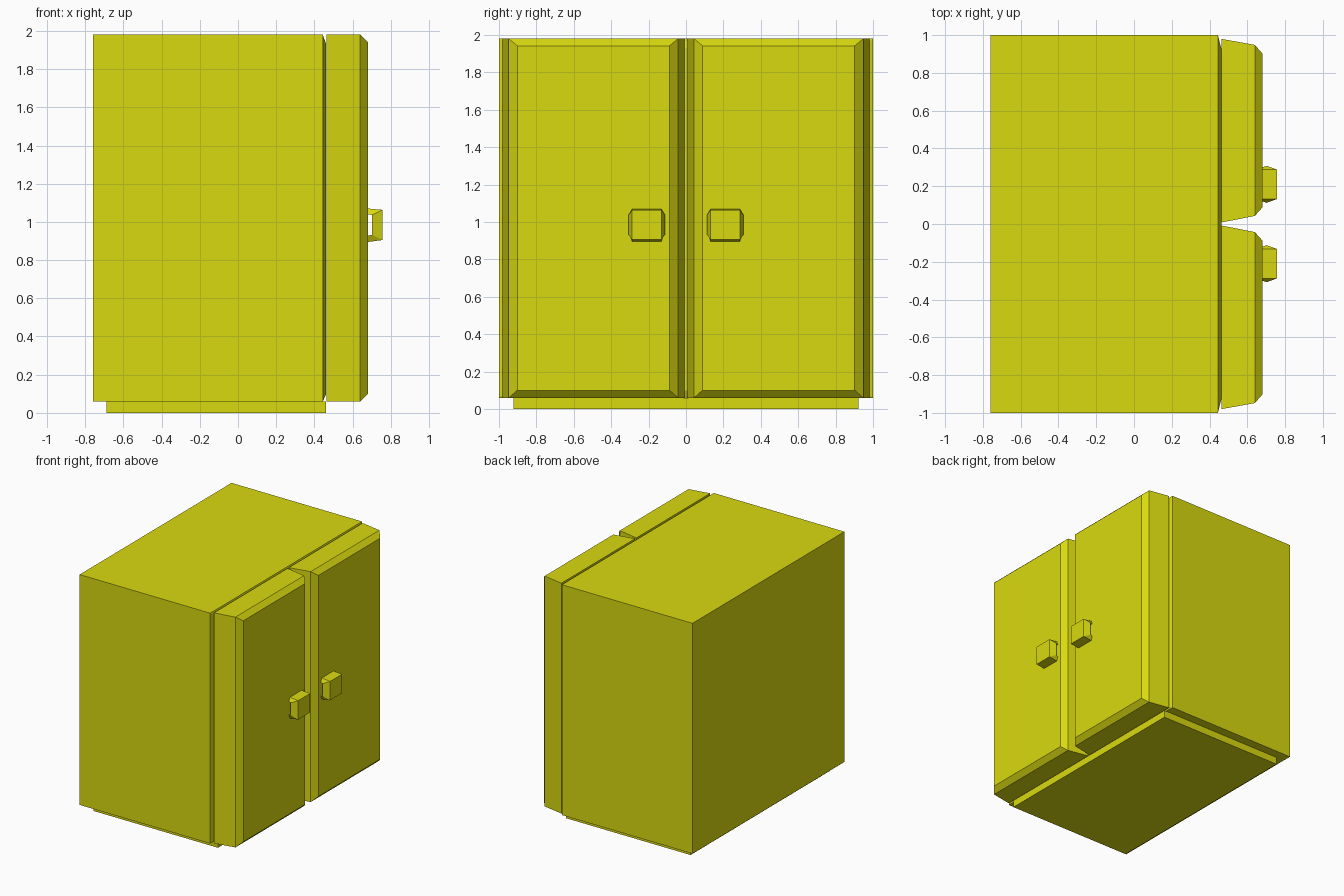
import bpy, bmesh

if "Cube" in bpy.data.objects:
    bpy.data.objects.remove(bpy.data.objects["Cube"])

yellow = bpy.data.materials.new("yellow")
yellow.diffuse_color = (0.70, 0.70, 0.005, 1)
yellow.use_nodes = True
yellow.node_tree.nodes["Principled BSDF"].inputs["Base Color"].default_value = yellow.diffuse_color


def finish(name, bm):
    bmesh.ops.recalc_face_normals(bm, faces=bm.faces)
    me = bpy.data.meshes.new(name)
    bm.to_mesh(me)
    bm.free()
    me.materials.append(yellow)
    ob = bpy.data.objects.new(name, me)
    bpy.context.collection.objects.link(ob)
    return ob


def loft(name, sections):
    """Skin rectangles (x, y0, y1, z0, z1) stacked along x."""
    bm = bmesh.new()
    rings = [[bm.verts.new((x, y, z)) for y, z in ((a, c), (b, c), (b, d), (a, d))]
             for x, a, b, c, d in sections]
    for r, s in zip(rings, rings[1:]):
        for i in range(4):
            j = (i + 1) % 4
            bm.faces.new((r[i], r[j], s[j], s[i]))
    bm.faces.new(rings[0])
    bm.faces.new(rings[-1])
    return finish(name, bm)


def handle(name, cy):
    """C-shaped grip: (x, z, half width) outline, wider along its inner edge."""
    outline = [(0.68, 1.07, 0.078), (0.757, 1.063, 0.078), (0.757, 0.905, 0.078),
               (0.68, 0.895, 0.078), (0.68, 0.928, 0.09), (0.702, 0.932, 0.098),
               (0.702, 1.037, 0.098), (0.68, 1.04, 0.09)]
    bm = bmesh.new()
    l = [bm.verts.new((x, cy - w, z)) for x, z, w in outline]
    r = [bm.verts.new((x, cy + w, z)) for x, z, w in outline]
    for i in range(8):
        j = (i + 1) % 8
        bm.faces.new((l[i], l[j], r[j], r[i]))
    # three mitred side panels per end
    for s in (l, r):
        for q in ((0, 1, 6, 7), (1, 2, 5, 6), (2, 3, 4, 5)):
            bm.faces.new([s[k] for k in q])
    return finish(name, bm)


# Cabinet body with chamfered front rim, and recessed plinth
loft("cabinet_body", [(-0.76, -1, 1, 0.06, 1.98), (0.444, -1, 1, 0.06, 1.98),
                      (0.462, -0.93, 0.93, 0.10, 1.93)])
loft("plinth", [(-0.688, -0.923, 0.923, 0, 0.06), (0.462, -0.923, 0.923, 0, 0.06)])

# Two tapered doors with bevelled fronts, and their handles
for side, s in (("left", -1), ("right", 1)):
    steps = [(0.463, 0.008, 0.98, 0.06, 1.98), (0.64, 0.043, 0.948, 0.06, 1.98),
             (0.68, 0.088, 0.902, 0.10, 1.942)]
    loft(side + "_door", [(x, s * a, s * b, c, d) for x, a, b, c, d in steps])
    handle(side + "_handle", s * 0.21)
